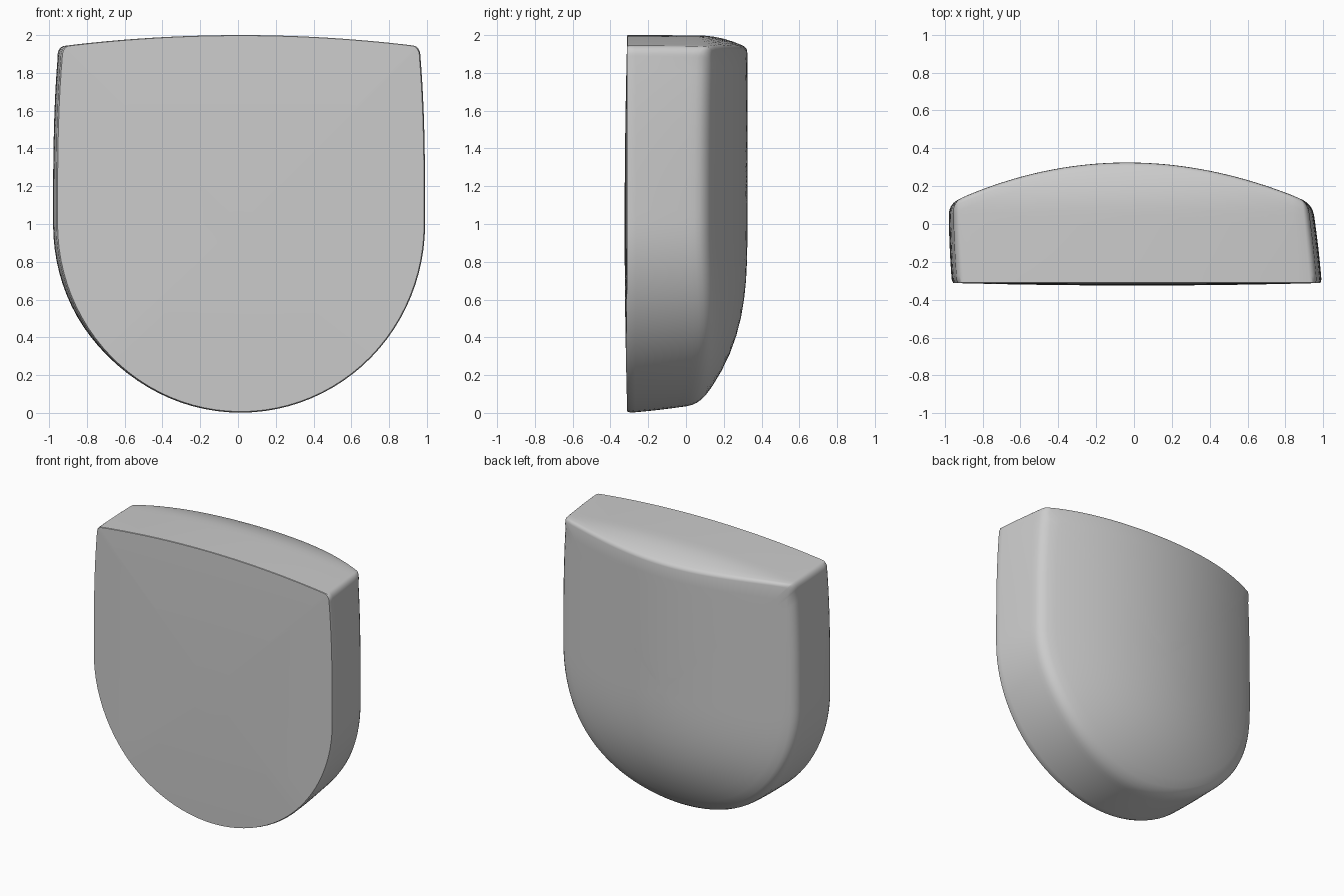
import bpy
import bmesh
import math

if "Cube" in bpy.data.objects:
    bpy.data.objects.remove(bpy.data.objects["Cube"])

MID_Z = 1.0       # height where the round bottom meets the straight sides
HALF_W = 0.977


def outline():
    """Closed U outline as (x, z, rounding) points, counter-clockwise from the bottom."""
    half = []
    for i in range(25):                                   # round bottom
        a = math.pi / 2 * i / 24
        half.append((HALF_W * math.sin(a), MID_Z - math.cos(a), 1.0))
    for i in range(1, 13):                                # slightly tapering side
        t = i / 12
        half.append((HALF_W - 0.025 * t ** 3, MID_Z + 0.89 * t, 1.0))
    for i in range(1, 7):                                 # small top corner
        a = math.radians(84) * i / 6
        half.append((0.910 + 0.042 * math.cos(a), 1.89 + 0.055 * math.sin(a),
                     1.0 - 0.6 * i / 6))
    x0 = half[-1][0]
    for i in range(1, 17):                                # crowned top edge
        x = x0 * (1 - i / 16)
        half.append((x, 2 - 0.055 * (x / x0) ** 2, 0.4))
    return half + [(-x, z, w) for x, z, w in half[-2:0:-1]]


def back_y(x, z):
    """Domed back surface."""
    u = max(0.0, MID_Z - z)
    return 0.325 - 0.235 * x * x - 0.27 * u ** 3


def front_y(x, z):
    """Very slightly crowned front surface."""
    return -0.325 + 0.014 * max(x * x, (z - MID_Z) ** 2)


def place(x, y, z):
    """Slope the top toward the back, lift the bottom, and lean the sides."""
    if z > MID_Z:
        drop = 0.055 * (max(0.0, y - 0.07) / 0.24) ** 2
        z = MID_Z + (z - MID_Z) * (1 - drop)
    else:
        z += 0.028 * max(0.0, y + 0.31) / 0.36 * (MID_Z - z) ** 3
    return (x - 0.08 * y - 0.01, y, z)


pts = outline()
rings = []


def scaled(k, x, z):
    return k * x, MID_Z + k * (z - MID_Z)


# Front face rings, from the centre outward
for k in (0.2, 0.4, 0.6, 0.8, 0.93, 0.98, 0.993):
    ring = []
    for x, z, w in pts:
        kk = 1 - (1 - k) * (w if k > 0.97 else 1)
        px, pz = scaled(kk, x, z)
        ring.append(place(px, front_y(px, pz), pz))
    rings.append(ring)

# Side wall rings, from the front edge to the back rim
WALL = 12
for i in range(WALL + 1):
    t = i / WALL
    ring = []
    for x, z, w in pts:
        k = 1 - 0.012 * w * t * t
        px, pz = scaled(k, x, z)
        y0 = front_y(px, pz) + 0.018 * w * w
        y1 = back_y(px, pz) - 0.06 * w
        ring.append(place(px, y0 + (y1 - y0) * t, pz))
    rings.append(ring)

# Rounded rim, then the domed back
for k, gap in ((0.983, 0.036), (0.973, 0.02), (0.957, 0.008), (0.935, 0.002)):
    ring = []
    for x, z, w in pts:
        px, pz = scaled(1 - (1 - k) * w, x, z)
        ring.append(place(px, back_y(px, pz) - gap * w, pz))
    rings.append(ring)
for k in (0.88, 0.8, 0.7, 0.6, 0.5, 0.4, 0.3, 0.2, 0.1):
    ring = []
    for x, z, w in pts:
        px, pz = scaled(k, x, z)
        ring.append(place(px, back_y(px, pz), pz))
    rings.append(ring)

# Skin the rings and close both ends with fans
bm = bmesh.new()
loops = [[bm.verts.new(p) for p in ring] for ring in rings]
n = len(pts)
for a, b in zip(loops, loops[1:]):
    for i in range(n):
        j = (i + 1) % n
        bm.faces.new((a[i], a[j], b[j], b[i]))
front_mid = bm.verts.new(place(0, -0.325, MID_Z))
back_mid = bm.verts.new(place(0, 0.325, MID_Z))
for i in range(n):
    j = (i + 1) % n
    bm.faces.new((front_mid, loops[0][j], loops[0][i]))
    bm.faces.new((back_mid, loops[-1][i], loops[-1][j]))
bmesh.ops.recalc_face_normals(bm, faces=bm.faces)

mesh = bpy.data.meshes.new("domed_cap")
bm.to_mesh(mesh)
bm.free()
cap = bpy.data.objects.new("domed_cap", mesh)
bpy.context.collection.objects.link(cap)

# Plain grey finish
grey = bpy.data.materials.new("light_grey")
grey.diffuse_color = (0.6, 0.6, 0.6, 1)
grey.use_nodes = True
grey.node_tree.nodes["Principled BSDF"].inputs["Base Color"].default_value = grey.diffuse_color
mesh.materials.append(grey)

# Smooth shading with crisp edges kept
bpy.context.view_layer.objects.active = cap
cap.select_set(True)
bpy.ops.object.shade_smooth_by_angle(angle=math.radians(40))
